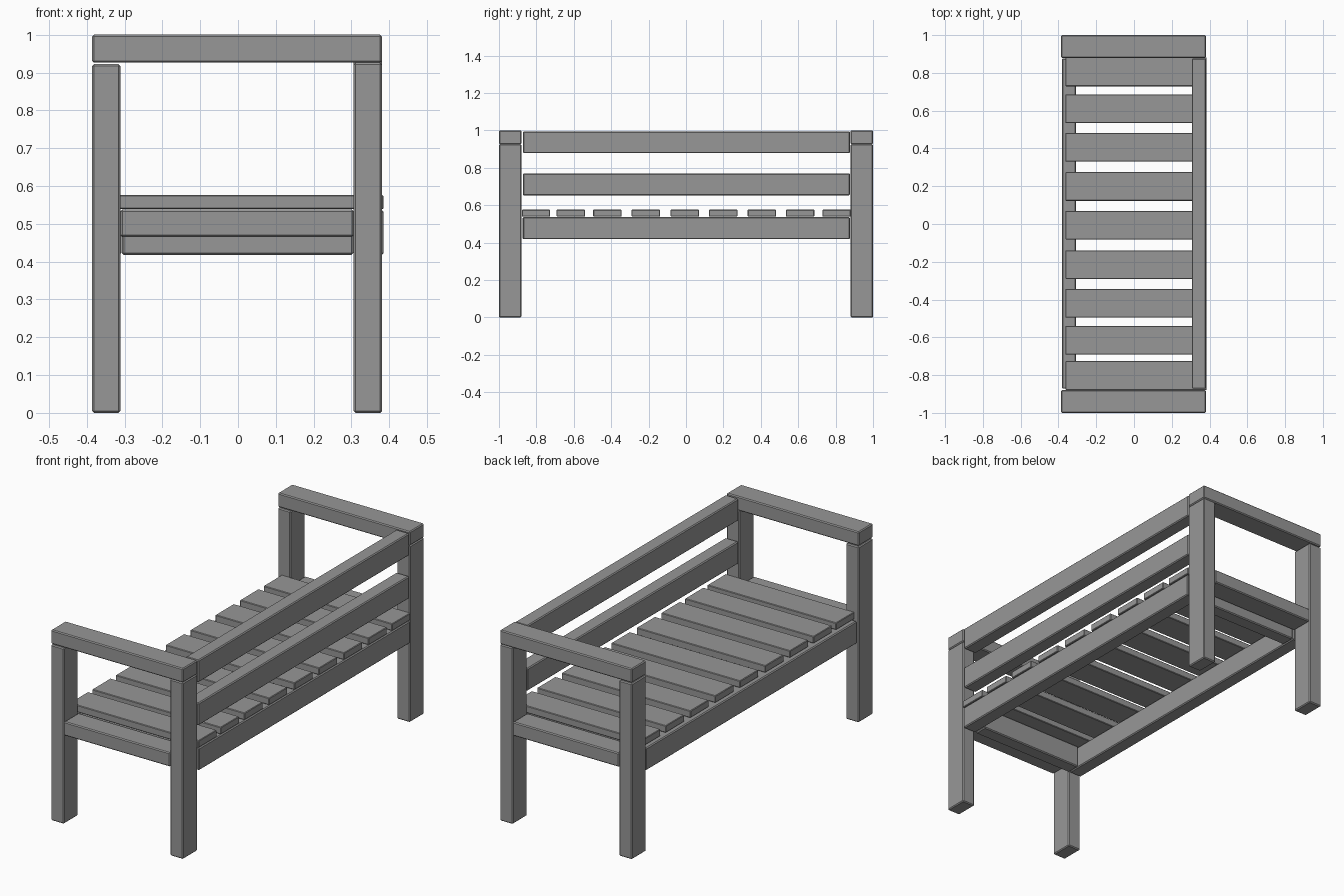
import bpy

if "Cube" in bpy.data.objects:
    bpy.data.objects.remove(bpy.data.objects["Cube"])

# Dark grey wood for every part
grey = bpy.data.materials.new("dark_grey")
grey.diffuse_color = (0.31, 0.31, 0.31, 1)
grey.use_nodes = True
grey.node_tree.nodes["Principled BSDF"].inputs["Base Color"].default_value = grey.diffuse_color


def board(name, x, y, z, bevel=0.005):
    """Box spanning the given (min, max) ranges, with chamfered edges."""
    bpy.ops.mesh.primitive_cube_add(
        size=1, location=[(a + b) / 2 for a, b in (x, y, z)])
    ob = bpy.context.object
    ob.name = name
    ob.scale = [b - a for a, b in (x, y, z)]
    bpy.ops.object.transform_apply(location=False, rotation=False, scale=True)
    ob.data.materials.append(grey)
    mod = ob.modifiers.new("chamfer", 'BEVEL')
    mod.width = bevel
    mod.segments = 1
    return ob


def span(a, b, side):
    return tuple(sorted((a * side, b * side)))


FRONT = (-0.386, -0.311)
BACK = (0.306, 0.381)

# End frames: legs, armrest, flat side board and inner cross beam
for side, label in ((-1, "left"), (1, "right")):
    outer = span(0.88, 1.0, side)
    board(f"front_leg_{label}", FRONT, outer, (0, 0.922))
    board(f"back_leg_{label}", BACK, outer, (0, 0.926))
    board(f"armrest_{label}", (-0.386, 0.381), outer, (0.926, 1.0))
    board(f"side_board_{label}", (-0.311, 0.306), outer, (0.465, 0.538))
    board(f"seat_cross_beam_{label}", (-0.307, 0.305),
          span(0.80, 0.874, side), (0.418, 0.536))

# Long rails
length = (-0.872, 0.876)
board("seat_front_rail", (-0.382, -0.308), length, (0.418, 0.536))
board("seat_back_rail", (0.309, 0.385), length, (0.418, 0.536))
board("backrest_lower_rail", BACK, length, (0.652, 0.77))
board("backrest_top_rail", BACK, length, (0.878, 0.995))

# Seat slats, slightly unevenly spaced
centres = (-0.802, -0.616, -0.42, -0.215, -0.006, 0.199, 0.406, 0.61, 0.805)
for i, y in enumerate(centres):
    board(f"seat_slat_{i + 1}", (-0.363, 0.385),
          (y - 0.076, y + 0.076), (0.539, 0.576), 0.003)
